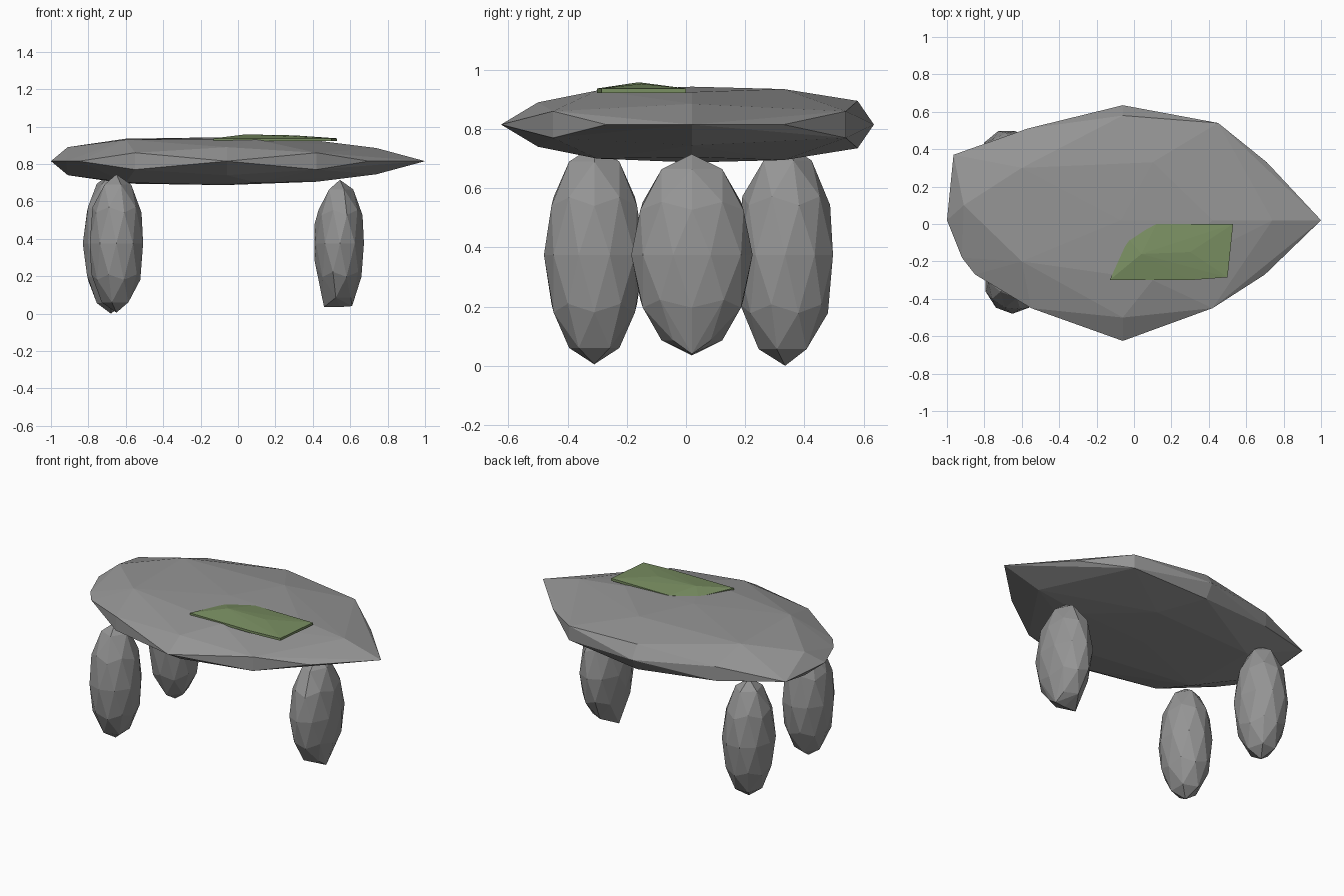
import bpy
import bmesh
from math import radians
from mathutils import Matrix, Vector

default_cube = bpy.data.objects.get("Cube")
if default_cube:
    bpy.data.objects.remove(default_cube, do_unlink=True)


def make_material(name, colour):
    material = bpy.data.materials.new(name)
    material.use_nodes = True
    material.diffuse_color = colour
    material.node_tree.nodes["Principled BSDF"].inputs["Base Color"].default_value = colour
    return material


stone = make_material("grey stone", (0.30, 0.30, 0.30, 1))
moss = make_material("moss green", (0.19, 0.27, 0.12, 1))


def hull_object(name, points, material):
    """Faceted solid wrapped tightly around a few corner points."""
    bm = bmesh.new()
    for point in points:
        bm.verts.new(point)
    result = bmesh.ops.convex_hull(bm, input=bm.verts[:])
    unused = {v for v in result["geom_interior"] + result["geom_unused"]
              if isinstance(v, bmesh.types.BMVert)}
    bmesh.ops.delete(bm, geom=list(unused), context="VERTS")
    bmesh.ops.recalc_face_normals(bm, faces=bm.faces[:])
    mesh = bpy.data.meshes.new(name)
    bm.to_mesh(mesh)
    bm.free()
    mesh.materials.append(material)
    obj = bpy.data.objects.new(name, mesh)
    bpy.context.collection.objects.link(obj)
    return obj


def standing_stone(name, centre, radii, turn, extra_corners=()):
    """Tall faceted boulder, with optional chipped corners added."""
    bm = bmesh.new()
    bmesh.ops.create_icosphere(bm, subdivisions=2, radius=1)
    place = (Matrix.Translation(centre) @ Matrix.Diagonal((*radii, 1))
             @ Matrix.Rotation(radians(turn), 4, "Z"))
    points = [place @ v.co for v in bm.verts]
    bm.free()
    return hull_object(name, points + [Vector(c) for c in extra_corners], stone)


# Three supporting stones
standing_stone("front_right_leg", (-0.65, -0.31, 0.375), (0.15, 0.17, 0.37), 0)
standing_stone("back_right_leg", (-0.68, 0.335, 0.375), (0.15, 0.17, 0.375), 18)
standing_stone("left_leg", (0.545, 0.02, 0.375), (0.135, 0.205, 0.34), 0,
               [(0.46, 0.02, 0.035), (0.61, 0.02, 0.04),
                (0.41, 0.02, 0.28), (0.41, 0.02, 0.48)])

# Capstone: a rim at mid height, with shoulders and a plateau above and below
rim = [(1, 0.02), (0.71, 0.33), (-0.06, 0.635), (-0.965, 0.37), (-1, 0.02),
       (-0.92, -0.18), (-0.85, -0.27), (-0.06, -0.625), (0.7, -0.27)]
shoulders = [(0.42, -0.45, 0.045), (0.45, 0.54, 0.045), (-0.57, 0.51, 0.045),
             (-0.55, -0.45, 0.045), (-0.06, 0.58, 0.08), (-0.06, -0.5, 0.075),
             (0.74, 0.02, 0.07), (-0.91, 0.1, 0.075)]
plateau = [(0.42, 0.02, 0.11), (0.1, 0.33, 0.12), (0.1, -0.3, 0.115),
           (-0.6, 0.3, 0.12), (-0.6, -0.2, 0.115), (-0.07, 0.02, 0.128)]
mid = 0.815
slab = [(x, y, mid) for x, y in rim]
for side in (1, -1):
    slab += [(x, y, mid + side * h) for x, y, h in shoulders + plateau]
hull_object("capstone", slab, stone)

# Moss patch lying on the capstone
edge = [(-0.13, -0.3), (-0.03, -0.08), (0.12, 0), (0.53, 0), (0.5, -0.285), (0.3, -0.3)]
crown = [(0.04, -0.16, 0.958), (0.3, -0.15, 0.953)]
patch = [(x, y, z) for x, y in edge for z in (0.922, 0.937)]
hull_object("moss_patch", patch + crown, moss)
